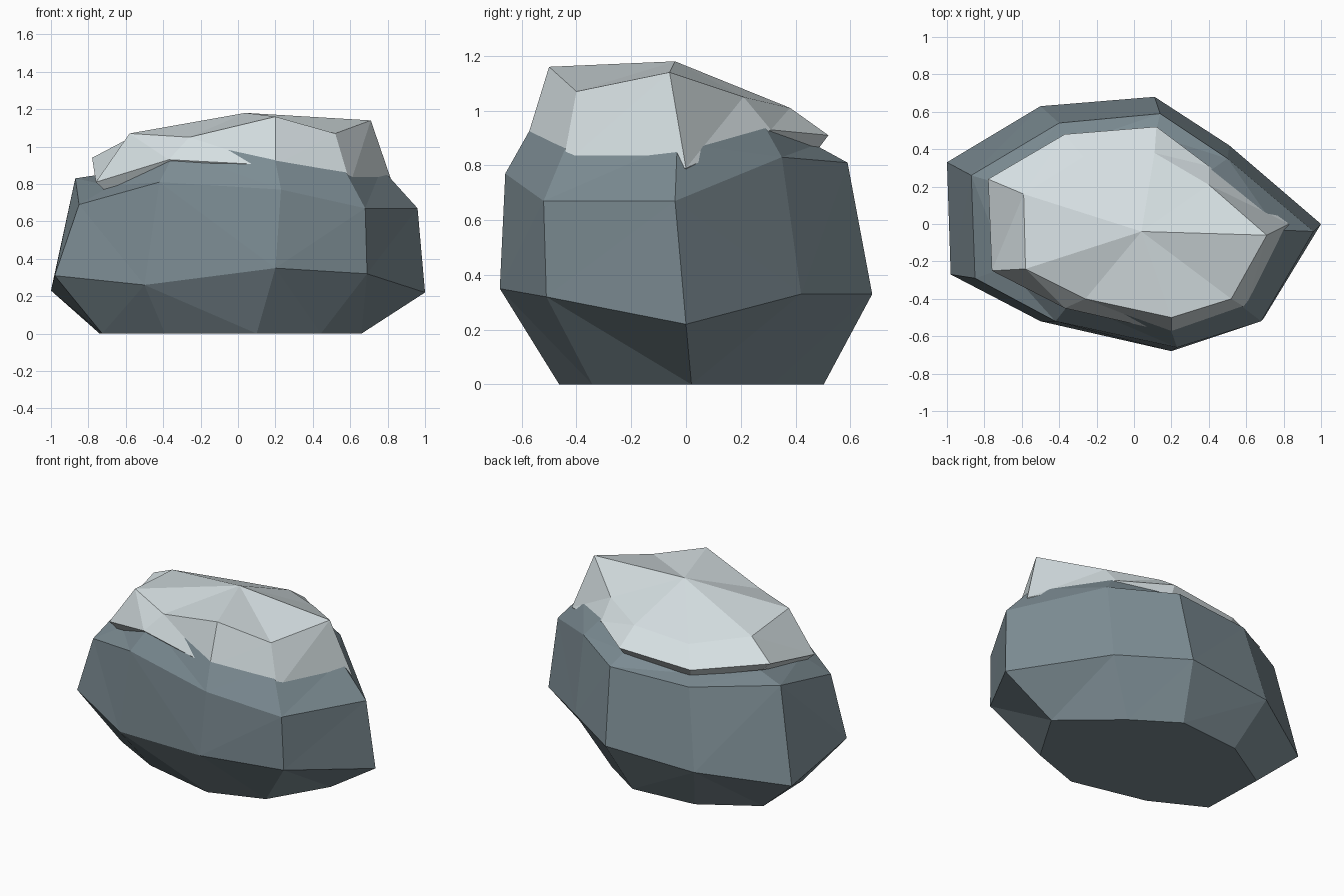
import bpy
import bmesh

# Remove the default cube
default_cube = bpy.data.objects.get("Cube")
if default_cube:
    bpy.data.objects.remove(default_cube, do_unlink=True)


def make_material(name, colour):
    material = bpy.data.materials.new(name)
    material.use_nodes = True
    material.diffuse_color = colour
    shader = material.node_tree.nodes["Principled BSDF"]
    shader.inputs["Base Color"].default_value = colour
    shader.inputs["Roughness"].default_value = 0.9
    return material


def remap(ring, rule):
    """Derive a new ring by moving every point of another one."""
    return [rule(x, y, z) for x, y, z in ring]


def loft(name, rings, material, peak=None):
    """Skin matching rings from bottom to top and close both ends."""
    mesh_builder = bmesh.new()
    loops = [[mesh_builder.verts.new(point) for point in ring] for ring in rings]
    count = len(loops[0])
    for lower, upper in zip(loops, loops[1:]):
        for i in range(count):
            j = (i + 1) % count
            mesh_builder.faces.new((lower[i], lower[j], upper[j], upper[i]))
    mesh_builder.faces.new(loops[0])
    top = loops[-1]
    if peak:
        summit = mesh_builder.verts.new(peak)
        for i in range(count):
            mesh_builder.faces.new((top[i], top[(i + 1) % count], summit))
    else:
        mesh_builder.faces.new(top)
    bmesh.ops.triangulate(mesh_builder, faces=mesh_builder.faces[:])
    bmesh.ops.recalc_face_normals(mesh_builder, faces=mesh_builder.faces[:])
    mesh = bpy.data.meshes.new(name)
    mesh_builder.to_mesh(mesh)
    mesh_builder.free()
    mesh.materials.append(material)
    built = bpy.data.objects.new(name, mesh)
    bpy.context.scene.collection.objects.link(built)
    return built


stone_grey = make_material("stone grey", (0.2, 0.26, 0.29, 1))
snow_white = make_material("snow white", (0.66, 0.73, 0.75, 1))

# Boulder: all rings run from the back right corner over the back to the left
belly = [
    (-1, .33, .23), (-.5, .63, .3), (.11, .68, .33),
    (.51, .42, .33), (1, 0, .22), (.69, -.51, .32),
    (.2, -.68, .35), (-.5, -.52, .26), (-.98, -.27, .31),
]
shoulder = [
    (-.87, .26, .83), (-.4, .54, .8), (.14, .59, .81),
    (.5, .35, .83), (.96, -.04, .67), (.68, -.52, .67),
    (.23, -.66, .77), (-.42, -.52, .81), (-.85, -.29, .69),
]
foot = remap(belly, lambda x, y, z: (x * .7 - .04, y * .71 + .02, 0))
# The crown rises more steeply towards the front and the left
crown = remap(shoulder, lambda x, y, z: (x * .8, y * .8, z + .13 - .13 * y + .08 * x))
loft("boulder", [foot, belly, shoulder, crown], stone_grey)

# Snow cap: overhanging rim, sloped sides and a fan up to the summit
rim = [
    (-.78, .24, .94), (-.37, .48, .88), (.12, .52, .91),
    (.4, .31, .93), (.83, 0, .79), (.6, -.45, .8),
    (.2, -.58, .9), (-.37, -.45, .93), (-.76, -.25, .81),
]
brow = [
    (-.59, .16, 1.04), (-.27, .36, .98), (.11, .38, 1.01),
    (.4, .21, 1.05), (.71, -.06, 1.14), (.52, -.4, 1.07),
    (.2, -.5, 1.16), (-.26, -.4, 1.05), (-.58, -.24, 1.07),
]
underside = remap(rim, lambda x, y, z: (x * .9, y * .9, z - .07))
loft("snow_cap", [underside, rim, brow], snow_white, peak=(.04, -.04, 1.18))
